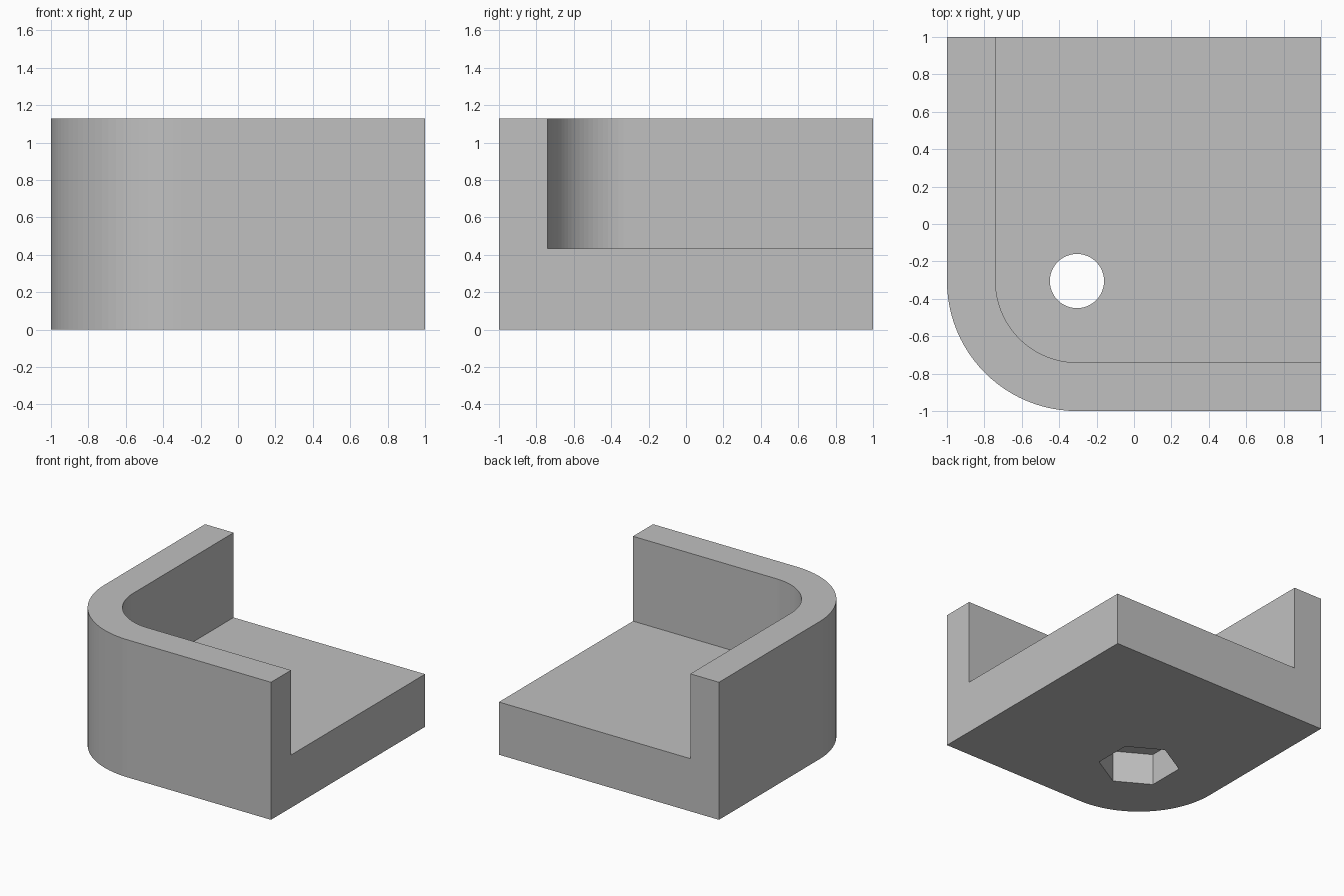
import bpy
import bmesh
from math import pi, cos, sin

cube = bpy.data.objects.get("Cube")
if cube:
    bpy.data.objects.remove(cube, do_unlink=True)

HEIGHT, FLOOR, WALL = 1.13, 0.433, 0.26
CENTRE = -0.305          # shared axis of the corner arcs, hole and nut pocket
RADIUS = 1 + CENTRE

grey = bpy.data.materials.new("grey plastic")
grey.use_nodes = True
colour = (0.53, 0.53, 0.53, 1)
grey.diffuse_color = colour
grey.node_tree.nodes["Principled BSDF"].inputs["Base Color"].default_value = colour


def arc(radius, start, end, steps):
    """Points on an arc around the shared axis, both ends included."""
    angles = [start + (end - start) * i / steps for i in range(steps + 1)]
    return [(CENTRE + radius * cos(a), CENTRE + radius * sin(a)) for a in angles]


def prism(name, outline, bottom, top):
    """Extrude a flat counter-clockwise outline upwards."""
    bm = bmesh.new()
    face = bm.faces.new([bm.verts.new((x, y, bottom)) for x, y in outline])
    up = bmesh.ops.extrude_face_region(bm, geom=[face])["geom"]
    verts = [v for v in up if isinstance(v, bmesh.types.BMVert)]
    bmesh.ops.translate(bm, verts=verts, vec=(0, 0, top - bottom))
    bmesh.ops.recalc_face_normals(bm, faces=bm.faces)
    mesh = bpy.data.meshes.new(name)
    bm.to_mesh(mesh)
    bm.free()
    mesh.materials.append(grey)
    obj = bpy.data.objects.new(name, mesh)
    bpy.context.collection.objects.link(obj)
    return obj


def corner_outline(radius, far):
    """Square outline with the front corner at -x rounded."""
    return arc(radius, pi, 1.5 * pi, 24) + [
        (far, CENTRE - radius), (far, far), (CENTRE - radius, far)]


# Rounded corner block
bracket = prism("corner_bracket", corner_outline(RADIUS, 1), 0, HEIGHT)

# Open recess above the floor, bolt hole and hexagonal nut pocket underneath
cutters = [
    prism("recess_cutter", corner_outline(RADIUS - WALL, 1.5), FLOOR, HEIGHT + 1),
    prism("bolt_hole_cutter", arc(0.145, 0, 2 * pi, 48)[:-1], -0.5, HEIGHT + 0.5),
    prism("nut_pocket_cutter", arc(0.305, pi / 6, pi / 6 + 2 * pi, 6)[:-1], -0.5, 0.26),
]

bpy.context.view_layer.objects.active = bracket
for cutter in cutters:
    cutter.hide_render = True
    cut = bracket.modifiers.new(cutter.name, "BOOLEAN")
    cut.operation = "DIFFERENCE"
    cut.solver = "EXACT"
    cut.object = cutter
    bpy.ops.object.modifier_apply(modifier=cut.name)
    bpy.data.objects.remove(cutter, do_unlink=True)
